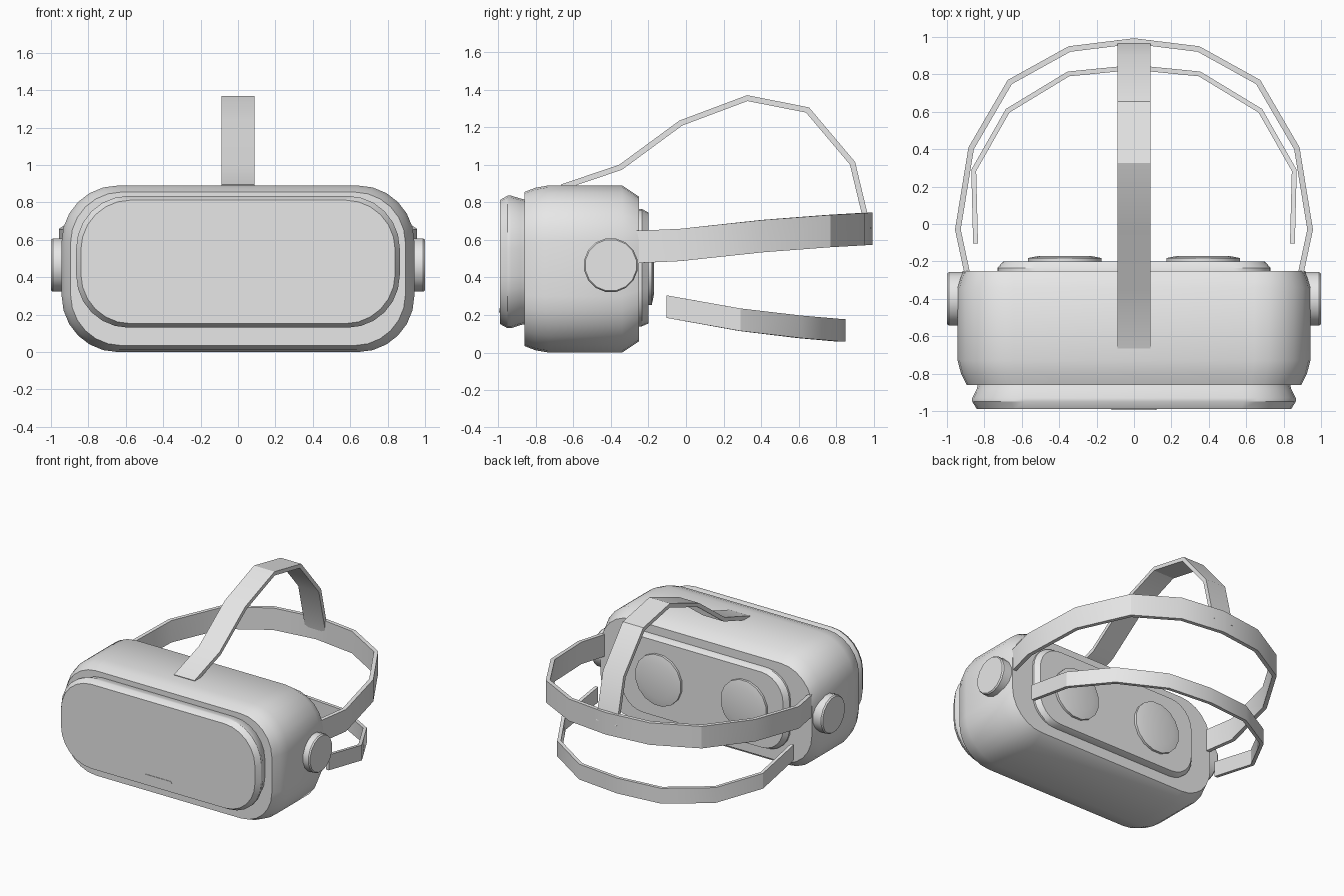
import bpy, bmesh, math
from mathutils import Vector

if "Cube" in bpy.data.objects:
    bpy.data.objects.remove(bpy.data.objects["Cube"])

grey = bpy.data.materials.new("light_grey")
grey.diffuse_color = (0.8, 0.8, 0.8, 1)
grey.use_nodes = True
grey.node_tree.nodes["Principled BSDF"].inputs["Base Color"].default_value = grey.diffuse_color


def finish(name, bm, angle=40):
    bmesh.ops.recalc_face_normals(bm, faces=bm.faces)
    me = bpy.data.meshes.new(name)
    bm.to_mesh(me)
    bm.free()
    me.materials.append(grey)
    ob = bpy.data.objects.new(name, me)
    bpy.context.collection.objects.link(ob)
    bpy.ops.object.select_all(action='DESELECT')
    ob.select_set(True)
    bpy.context.view_layer.objects.active = ob
    bpy.ops.object.shade_smooth_by_angle(angle=math.radians(angle))
    return ob


def loft(name, rings, angle=40):
    """Skin a list of equal-length point rings and cap both ends."""
    bm = bmesh.new()
    loops = [[bm.verts.new(p) for p in ring] for ring in rings]
    n = len(loops[0])
    for a, b in zip(loops, loops[1:]):
        for i in range(n):
            j = (i + 1) % n
            bm.faces.new((a[i], a[j], b[j], b[i]))
    bm.faces.new(loops[0])
    bm.faces.new(loops[-1])
    return finish(name, bm, angle)


def rounded(y, hw, z0, z1, r, seg=6):
    """Rounded rectangle ring standing at depth y."""
    zc, hh = (z0 + z1) / 2, (z1 - z0) / 2
    pts = []
    for k, (sx, sz) in enumerate(((1, 1), (-1, 1), (-1, -1), (1, -1))):
        for i in range(seg + 1):
            a = math.pi / 2 * (k + i / seg)
            pts.append((sx * (hw - r) + r * math.cos(a), y,
                        zc + sz * (hh - r) + r * math.sin(a)))
    return pts


def disc(name, centre, axis, profile, sides=16):
    """Turned disc; profile is (distance along axis, radius)."""
    rings = []
    for d, r in profile:
        ring = []
        for i in range(sides):
            a = 2 * math.pi * (i + 0.5) / sides
            u, v = r * math.cos(a), r * math.sin(a)
            off = (d, u, v) if axis == 'x' else (u, d, v)
            ring.append(Vector(centre) + Vector(off))
        rings.append(ring)
    return loft(name, rings, 30)


def strap(name, pts, axis, width, thick):
    """Flat band following its outer face, mitred at each bend."""
    axis = Vector(axis)
    pts = [Vector(p) for p in pts]
    dirs = []
    for a, b in zip(pts, pts[1:]):
        d = b - a
        dirs.append((d - axis * d.dot(axis)).normalized())
    rings = []
    for i, p in enumerate(pts):
        d0, d1 = dirs[max(i - 1, 0)], dirs[min(i, len(dirs) - 1)]
        t = (d0 + d1).normalized()
        inward = axis.cross(t) * (thick / t.dot(d1))
        w = axis * width / 2
        rings.append([p - w, p + w, p + w + inward, p - w + inward])
    return loft(name, rings, 30)


def mirrored(half):
    """Run from +x to -x through the middle point at x = 0."""
    return half + [(-x, y, z) for x, y, z in reversed(half[:-1])]


# Main housing
loft("housing", [
    rounded(-0.86, 0.895, 0.035, 0.855, 0.27),
    rounded(-0.80, 0.925, 0.012, 0.878, 0.29),
    rounded(-0.73, 0.943, 0.0, 0.89, 0.30),
    rounded(-0.34, 0.943, 0.0, 0.89, 0.30),
    rounded(-0.25, 0.915, 0.06, 0.83, 0.27)])

# Front cover plate
loft("front_cover", [
    rounded(-0.84, 0.83, 0.155, 0.81, 0.26),
    rounded(-0.88, 0.84, 0.147, 0.82, 0.265),
    rounded(-0.93, 0.865, 0.13, 0.835, 0.28),
    rounded(-0.95, 0.865, 0.13, 0.835, 0.28),
    rounded(-0.99, 0.84, 0.152, 0.812, 0.265)], 30)

# Small slot on the front cover
loft("front_slot", [rounded(y, 0.12, 0.213, 0.236, 0.011, 3)
                    for y in (-0.994, -0.986)])

# Face cushion at the back
loft("face_cushion", [
    rounded(-0.27, 0.73, 0.14, 0.765, 0.20),
    rounded(-0.235, 0.73, 0.14, 0.765, 0.20),
    rounded(-0.20, 0.70, 0.155, 0.745, 0.19)], 30)

# Lenses and strap pivots on both sides
for s, side in ((1, "right"), (-1, "left")):
    disc(side + "_lens", (s * 0.37, 0, 0.45), 'y',
         [(-0.21, 0.2), (-0.182, 0.2), (-0.17, 0.14)], 16)
    disc(side + "_pivot", (0, -0.40, 0.465), 'x',
         [(s * 0.90, 0.145), (s * 0.99, 0.145), (s * 1.0, 0.138)], 16)

# Main head strap
strap("main_strap", mirrored([
    (0.895, -0.32, 0.56), (0.957, -0.03, 0.573), (0.885, 0.41, 0.62),
    (0.675, 0.77, 0.647), (0.35, 0.95, 0.657), (0, 0.993, 0.66)]),
    (0, 0, 1), 0.172, 0.03)

# Lower neck strap
strap("lower_strap", mirrored([
    (0.86, -0.105, 0.245), (0.87, 0.29, 0.175), (0.685, 0.615, 0.137),
    (0.355, 0.815, 0.12), (0, 0.85, 0.118)]),
    (0, 0, 1), 0.12, 0.026)

# Strap over the crown
strap("top_strap", [
    (0, -0.665, 0.895), (0, -0.355, 1.0), (0, -0.035, 1.235),
    (0, 0.325, 1.37), (0, 0.655, 1.305), (0, 0.90, 1.015),
    (0, 0.985, 0.66)], (-1, 0, 0), 0.178, 0.03)
